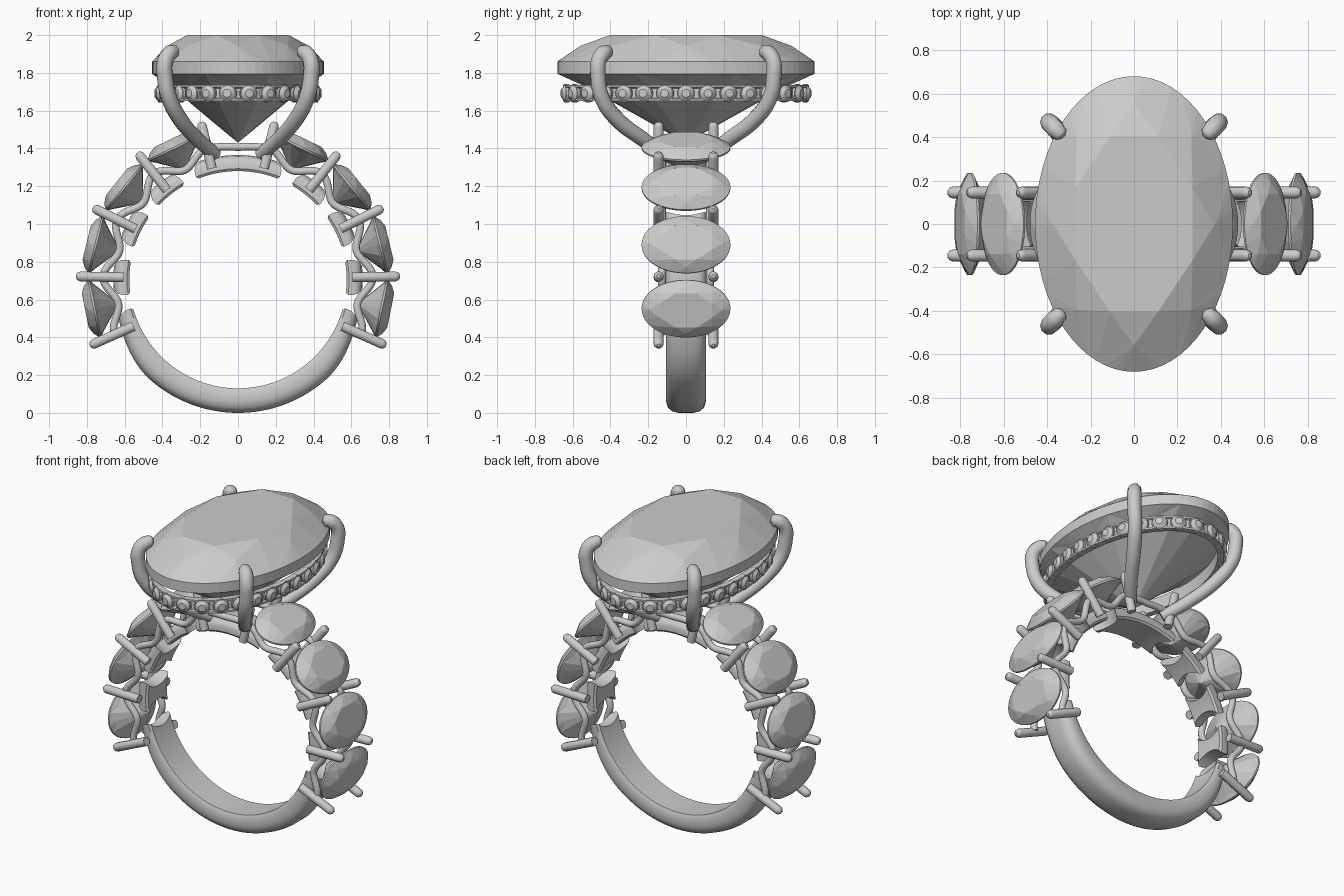
import bpy, bmesh, math
from mathutils import Matrix, Vector

cube = bpy.data.objects.get("Cube")
if cube:
    bpy.data.objects.remove(cube, do_unlink=True)

metal = bpy.data.materials.new("pale_grey")
metal.use_nodes = True
grey = (0.6, 0.6, 0.59, 1)
metal.diffuse_color = grey
metal.node_tree.nodes["Principled BSDF"].inputs["Base Color"].default_value = grey

CENTRE = 0.705          # height of the ring centre
FIRST, STEP = 13.2, 25.2  # prong spacing in degrees from the top


def radial(deg, r=0.0):
    """Frame on the ring: local z points outward, deg measured from the top."""
    return (Matrix.Translation((0, 0, CENTRE))
            @ Matrix.Rotation(math.radians(deg), 4, 'Y')
            @ Matrix.Translation((0, 0, r)))


def finish(name, bm, smooth=None):
    bmesh.ops.recalc_face_normals(bm, faces=bm.faces)
    mesh = bpy.data.meshes.new(name)
    bm.to_mesh(mesh)
    bm.free()
    obj = bpy.data.objects.new(name, mesh)
    bpy.context.collection.objects.link(obj)
    mesh.materials.append(metal)
    if smooth:
        shade(obj, smooth)
    return obj


def select(obj):
    bpy.ops.object.select_all(action='DESELECT')
    obj.select_set(True)
    bpy.context.view_layer.objects.active = obj


def shade(obj, deg):
    select(obj)
    bpy.ops.object.shade_smooth_by_angle(angle=math.radians(deg))


def tubes(name, paths, radius, spline='POLY'):
    """Round wires; each path is a list of (point, radius factor)."""
    curve = bpy.data.curves.new(name, 'CURVE')
    curve.dimensions = '3D'
    curve.bevel_depth = radius
    curve.bevel_resolution = 3
    curve.resolution_u = 6
    curve.use_fill_caps = True
    for path in paths:
        s = curve.splines.new(spline)
        pts = s.points if spline == 'POLY' else s.bezier_points
        pts.add(len(path) - 1)
        for p, (co, k) in zip(pts, path):
            p.co = (*co, 1) if spline == 'POLY' else co
            p.radius = k
            if spline == 'BEZIER':
                p.handle_left_type = p.handle_right_type = 'AUTO'
    obj = bpy.data.objects.new(name, curve)
    bpy.context.collection.objects.link(obj)
    select(obj)
    bpy.ops.object.convert(target='MESH')
    obj = bpy.context.object
    obj.data.materials.clear()
    obj.data.materials.append(metal)
    shade(obj, 50)
    return obj


def brilliant(name, a, b, table, top, bottom, culet, frame):
    """Oval brilliant cut: table, stars, kites, girdle and pavilion."""
    bm = bmesh.new()
    n, per = 64, 8

    def pt(step, scale, z):
        t = math.tau * step / n
        return bm.verts.new(frame @ Vector((a * scale * math.cos(t), b * scale * math.sin(t), z)))

    up = [pt(i, 1, top) for i in range(n)]
    low = [pt(i, 1, bottom) for i in range(n)]
    tab = [pt(per * k + 4, 0.64, table) for k in range(8)]
    star = [pt(per * k, 0.82, top + 0.6 * (table - top)) for k in range(8)]
    pav = [pt(per * k, 0.8, bottom + 0.17 * (culet - bottom)) for k in range(8)]
    tip = pt(0, 0, culet)
    bm.faces.new(tab)
    for k in range(8):
        nxt, mid = (k + 1) % 8, per * k + 4
        bm.faces.new((tab[k - 1], star[k], tab[k]))
        bm.faces.new((tab[k], star[k], up[mid]))
        bm.faces.new((tab[k], up[mid], star[nxt]))
        bm.faces.new((tip, pav[k], low[mid]))
        bm.faces.new((tip, low[mid], pav[nxt]))
        for i in range(mid - per, mid):
            j = (i + 1) % n
            bm.faces.new((star[k], up[i % n], up[j]))
            bm.faces.new((pav[k], low[i % n], low[j]))
            bm.faces.new((up[i % n], low[i % n], low[j], up[j]))
    return finish(name, bm)


def ring_sweep(name, section, count, smooth):
    """Closed loop of cross-sections; section(i) gives a list of points."""
    bm = bmesh.new()
    loops = [[bm.verts.new(p) for p in section(i)] for i in range(count)]
    for i, loop in enumerate(loops):
        nxt = loops[(i + 1) % count]
        for j in range(len(loop)):
            k = (j + 1) % len(loop)
            bm.faces.new((loop[j], loop[k], nxt[k], nxt[j]))
    return finish(name, bm, smooth)


# Band: flat inside, rounded outside, thinner over the top
half = [(0.095, 0.0), (0.105, 0.15), (0.105, 0.55), (0.096, 0.78), (0.075, 0.93), (0.04, 1.0)]
profile = half + [(-y, t) for y, t in reversed(half)]


def band_section(i):
    deg = 360 * i / 144
    away = min(deg, 360 - deg)
    blend = min(1, max(0, (away - 100) / 40))
    thick = 0.085 + 0.045 * blend * blend * (3 - 2 * blend)
    return [radial(deg) @ Vector((0, y, 0.575 + thick * t)) for y, t in profile]


band = ring_sweep("band", band_section, 144, 35)

# Seat openings under the side stones
stone_angles = [s * (FIRST + STEP * (k + 0.5)) for s in (-1, 1) for k in range(4)]
bm = bmesh.new()
for deg in stone_angles:
    bmesh.ops.create_cone(bm, cap_ends=True, segments=32, radius1=0.075, radius2=0.105, depth=0.3,
                          matrix=radial(deg, 0.65) @ Matrix.Diagonal((1, 1.4, 1, 1)))
cutter = finish("seat_cutter", bm)
cutter.hide_render = True
mod = band.modifiers.new("seats", 'BOOLEAN')
mod.operation = 'DIFFERENCE'
mod.solver = 'EXACT'
mod.object = cutter
select(band)
bpy.ops.object.modifier_apply(modifier=mod.name)
bpy.data.objects.remove(cutter, do_unlink=True)
shade(band, 35)

# Side stones
for n, deg in enumerate(stone_angles):
    brilliant(f"side_stone_{n + 1}", 0.155, 0.235, 0.825, 0.78, 0.77, 0.645, radial(deg))

# Straight prongs between the side stones
paths = []
for s in (-1, 1):
    for k in range(5):
        for y in (-0.145, 0.145):
            f = radial(s * (FIRST + STEP * k))
            paths.append([(f @ Vector((0, y, r)), w) for r, w in
                          ((0.605, 1), (0.835, 1), (0.849, 0.8), (0.858, 0.35))])
tubes("side_prongs", paths, 0.027)

# Wavy side wires joining the prongs
paths = []
for y in (-0.128, 0.128):
    path = []
    for i in range(-114, 115, 2):
        over = abs(i) - FIRST
        r = 0.68 + 0.035 * math.cos(math.tau * over / STEP) if over > 0 else 0.715 - 0.001 * -over
        path.append((radial(i) @ Vector((0, y, r)), 1))
    paths.append(path)
tubes("side_wires", paths, 0.021)

# Centre stone
brilliant("centre_stone", 0.455, 0.68, 2.0, 1.86, 1.795, 1.43, Matrix())

# Claws holding the centre stone
claw = [(0.12, 0.11, 1.37, 0.85), (0.215, 0.23, 1.45, 0.95), (0.31, 0.37, 1.56, 1),
        (0.365, 0.445, 1.67, 1), (0.387, 0.465, 1.78, 1), (0.385, 0.462, 1.865, 1),
        (0.36, 0.435, 1.905, 1), (0.335, 0.41, 1.913, 0.8), (0.325, 0.4, 1.912, 0.3)]
tubes("claws", [[((sx * x, sy * y, z), w) for x, y, z, w in claw]
                for sx in (-1, 1) for sy in (-1, 1)], 0.042, 'BEZIER')


# Halo gallery: a thin oval hoop with a rim along each edge
def oval(t, grow, z):
    return Vector(((0.42 + grow) * math.cos(t), (0.645 + grow) * math.sin(t), z))


hoop = [(-0.035, 1.65), (0.005, 1.65), (0.005, 1.662), (-0.008, 1.668),
        (-0.008, 1.718), (0.005, 1.724), (0.005, 1.735), (-0.035, 1.735)]
ring_sweep("halo_hoop", lambda i: [oval(math.tau * i / 96, g, z) for g, z in hoop], 96, 30)

# Halo stones spaced evenly along the oval
fine = [oval(math.tau * i / 1440, 0, 1.692) for i in range(1441)]
length = sum((q - p).length for p, q in zip(fine, fine[1:]))
COUNT = 30
bm = bmesh.new()
run, placed = 0.0, 0
for p, q in zip(fine, fine[1:]):
    if placed < COUNT and run >= placed * length / COUNT - 1e-6:
        out = (q - p).cross(Vector((0, 0, 1))).normalized()
        frame = Matrix.Translation(p) @ out.to_track_quat('Z', 'Y').to_matrix().to_4x4()
        # collar, then a faceted crown
        for r1, r2, z, depth in ((0.048, 0.048, -0.008, 0.024), (0.044, 0.022, 0.012, 0.018)):
            bmesh.ops.create_cone(bm, cap_ends=True, segments=14, radius1=r1, radius2=r2, depth=depth,
                                  matrix=frame @ Matrix.Translation((0, 0, z)))
        placed += 1
    run += (q - p).length
finish("halo_stones", bm)
